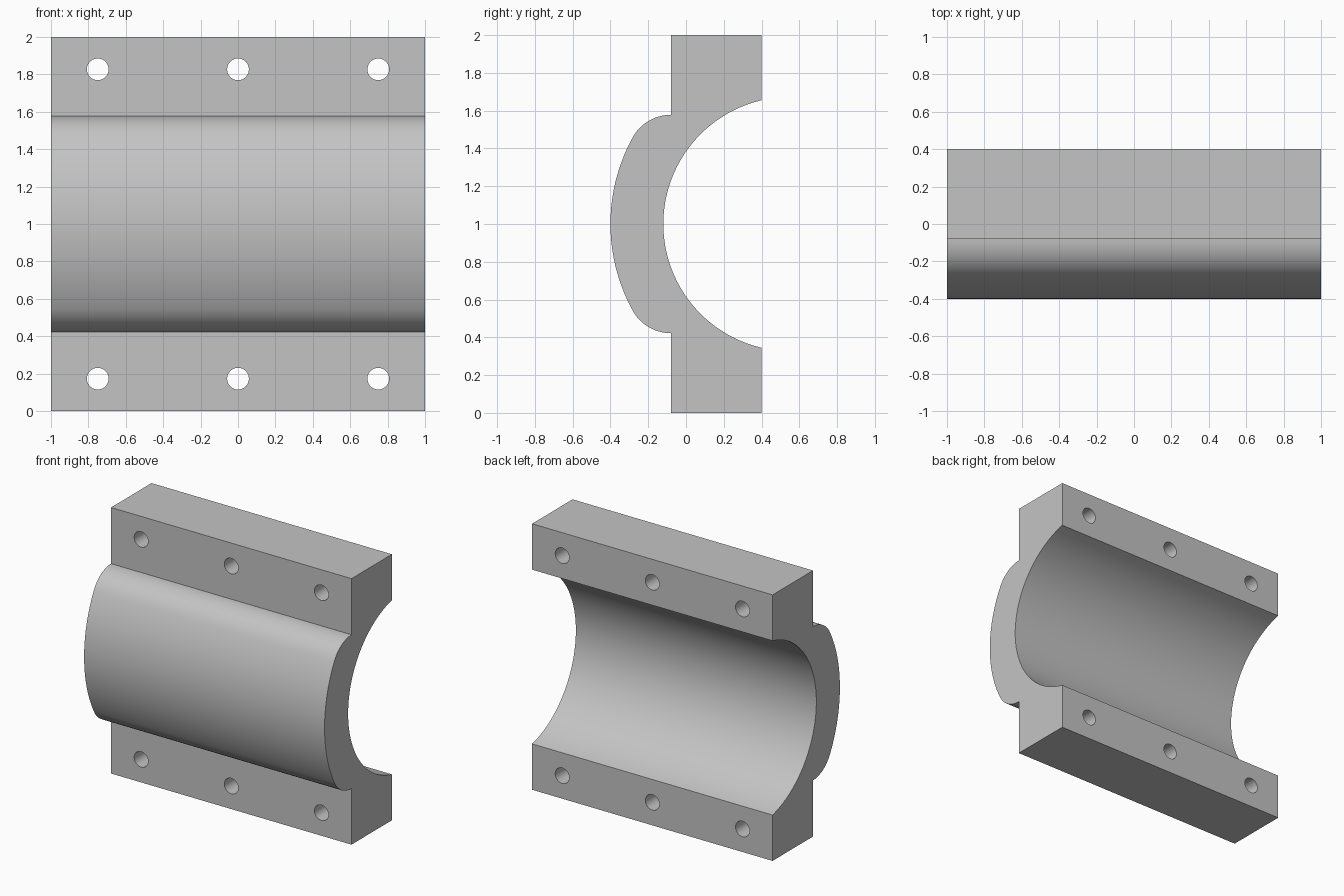
import bpy, bmesh
from math import atan2, cos, sin, pi, sqrt
from mathutils import Matrix

cube = bpy.data.objects.get("Cube")
if cube:
    bpy.data.objects.remove(cube, do_unlink=True)

# Main dimensions
HALF_LENGTH = 1.0
BACK, FLANGE_FRONT, FRONT = 0.4, -0.08, -0.4
AXIS_Y, AXIS_Z = 0.5525, 1.0
BORE_R = 0.6725
SHELL_R = AXIS_Y - FRONT
FILLET_R = 0.231
SHOULDER = 0.578          # height of the shell shoulder above the axis
HOLE_R = 0.058

grey = bpy.data.materials.new("plain grey")
grey.use_nodes = True
colour = (0.55, 0.55, 0.55, 1)
grey.diffuse_color = colour
grey.node_tree.nodes["Principled BSDF"].inputs["Base Color"].default_value = colour


def arc(cy, cz, radius, start, end, steps):
    """Points (y, z) on an arc, z measured from the bore axis."""
    angles = [start + (end - start) * i / steps for i in range(steps + 1)]
    return [(cy + radius * cos(a), cz + radius * sin(a)) for a in angles]


# Upper half of the cross-section, from the front of the shell to the bore
fillet_z = SHOULDER - FILLET_R
join = atan2(fillet_z, FLANGE_FRONT - AXIS_Y)
bore_end = atan2(sqrt(BORE_R ** 2 - (BACK - AXIS_Y) ** 2), BACK - AXIS_Y)
outer = arc(AXIS_Y, 0, SHELL_R, pi, join, 20)
outer += arc(FLANGE_FRONT, fillet_z, FILLET_R, join, pi / 2, 14)[1:]
outer += [(FLANGE_FRONT, AXIS_Z), (BACK, AXIS_Z)]
inner = arc(AXIS_Y, 0, BORE_R, bore_end, pi, 32)

# Mirror the half section about the axis to close the loop
half = outer + inner
profile = half + [(y, -z) for y, z in reversed(half) if abs(z) > 1e-6]

# Extrude the section along x
bm = bmesh.new()
section = bm.faces.new([bm.verts.new((-HALF_LENGTH, y, AXIS_Z + z)) for y, z in profile])
extruded = bmesh.ops.extrude_face_region(bm, geom=[section], use_keep_orig=True)
moved = [v for v in extruded["geom"] if isinstance(v, bmesh.types.BMVert)]
bmesh.ops.translate(bm, verts=moved, vec=(2 * HALF_LENGTH, 0, 0))
bmesh.ops.recalc_face_normals(bm, faces=bm.faces)
mesh = bpy.data.meshes.new("bearing_half_shell")
bm.to_mesh(mesh)
bm.free()
mesh.materials.append(grey)
body = bpy.data.objects.new("bearing_half_shell", mesh)
bpy.context.collection.objects.link(body)

# Bolt hole cutters, three through each flange
bm = bmesh.new()
for x in (-0.75, 0, 0.75):
    for z in (0.173, 1.827):
        bmesh.ops.create_cone(
            bm, cap_ends=True, segments=40, radius1=HOLE_R, radius2=HOLE_R, depth=1.2,
            matrix=Matrix.Translation((x, 0.16, z)) @ Matrix.Rotation(pi / 2, 4, "X"))
mesh = bpy.data.meshes.new("bolt_hole_cutter")
bm.to_mesh(mesh)
bm.free()
mesh.materials.append(grey)
cutter = bpy.data.objects.new("bolt_hole_cutter", mesh)
cutter.hide_render = True
bpy.context.collection.objects.link(cutter)

# Drill the holes and smooth the curved surfaces
drill = body.modifiers.new("bolt holes", "BOOLEAN")
drill.object = cutter
drill.operation = "DIFFERENCE"
drill.solver = "EXACT"
bpy.ops.object.select_all(action="DESELECT")
body.select_set(True)
bpy.context.view_layer.objects.active = body
bpy.ops.object.modifier_apply(modifier=drill.name)
bpy.data.objects.remove(cutter, do_unlink=True)
bpy.ops.object.shade_smooth_by_angle(angle=pi / 6)
